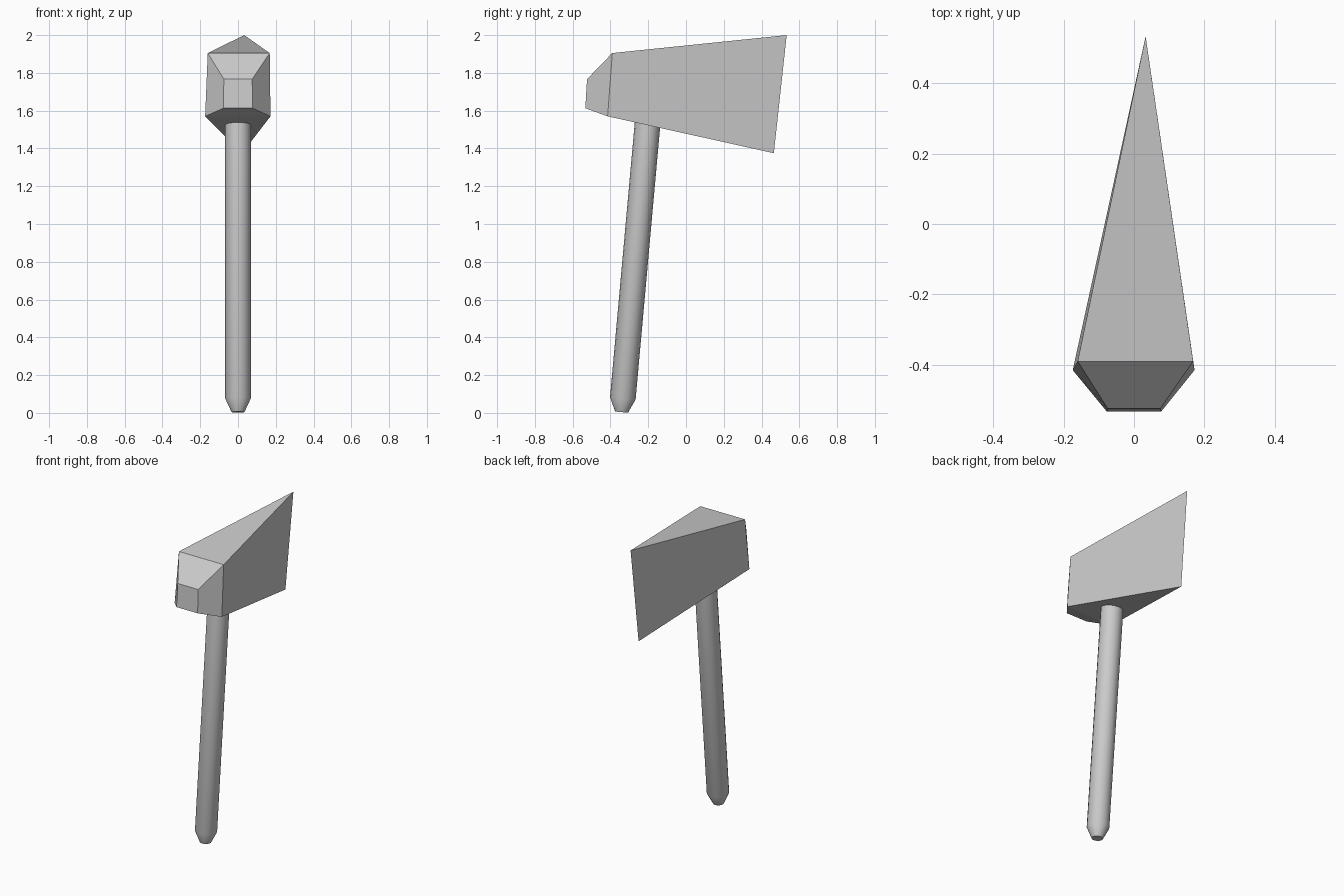
import bpy, bmesh, math
from mathutils import Vector

cube = bpy.data.objects.get("Cube")
if cube:
    bpy.data.objects.remove(cube, do_unlink=True)

grey = bpy.data.materials.new("plain grey")
grey.use_nodes = True
colour = (0.6, 0.6, 0.6, 1)
grey.diffuse_color = colour
grey.node_tree.nodes["Principled BSDF"].inputs["Base Color"].default_value = colour


def make_object(name, bm):
    bmesh.ops.recalc_face_normals(bm, faces=bm.faces)
    mesh = bpy.data.meshes.new(name)
    bm.to_mesh(mesh)
    bm.free()
    mesh.materials.append(grey)
    obj = bpy.data.objects.new(name, mesh)
    bpy.context.collection.objects.link(obj)
    return obj


def bridge(bm, a, b):
    for i in range(len(a)):
        j = (i + 1) % len(a)
        bm.faces.new((a[i], a[j], b[j], b[i]))


# Axe head: blunt poll, widest section, then a wedge to the cutting edge
def section(bm, top, bottom):
    (tl, tr, ty, tz), (bl, br, by, bz) = top, bottom
    return [bm.verts.new(p) for p in
            ((bl, by, bz), (br, by, bz), (tr, ty, tz), (tl, ty, tz))]


bm = bmesh.new()
poll = section(bm, (-0.075, 0.075, -0.524, 1.767), (-0.077, 0.077, -0.533, 1.613))
cheek = section(bm, (-0.16, 0.168, -0.39, 1.905), (-0.174, 0.172, -0.415, 1.57))
edge_low = bm.verts.new((0.022, 0.465, 1.375))
edge_high = bm.verts.new((0.033, 0.533, 2.0))
bm.faces.new(poll)
bridge(bm, poll, cheek)
bl, br, tr, tl = cheek
bm.faces.new((tl, tr, edge_high))
bm.faces.new((br, bl, edge_low))
bm.faces.new((br, edge_low, edge_high, tr))
bm.faces.new((bl, tl, edge_high, edge_low))
make_object("axe_head", bm)

# Handle: leaning round shaft with a tapered butt
SIDES = 16
base = Vector((0, -0.341, 0.004))
axis = Vector((0, 0.09, 1)).normalized()
across = Vector((1, 0, 0))
depth = axis.cross(across)
bm = bmesh.new()
rings = []
for distance, radius in ((0, 0.034), (0.073, 0.068), (1.62, 0.068)):
    ring = []
    for i in range(SIDES):
        a = math.tau * i / SIDES
        ring.append(bm.verts.new(base + axis * distance
                                 + (across * math.cos(a) + depth * math.sin(a)) * radius))
    rings.append(ring)
for a, b in zip(rings, rings[1:]):
    bridge(bm, a, b)
bm.faces.new(rings[0])
bm.faces.new(rings[-1])
handle = make_object("handle", bm)
bpy.context.view_layer.objects.active = handle
handle.select_set(True)
bpy.ops.object.shade_smooth_by_angle(angle=math.radians(40))
